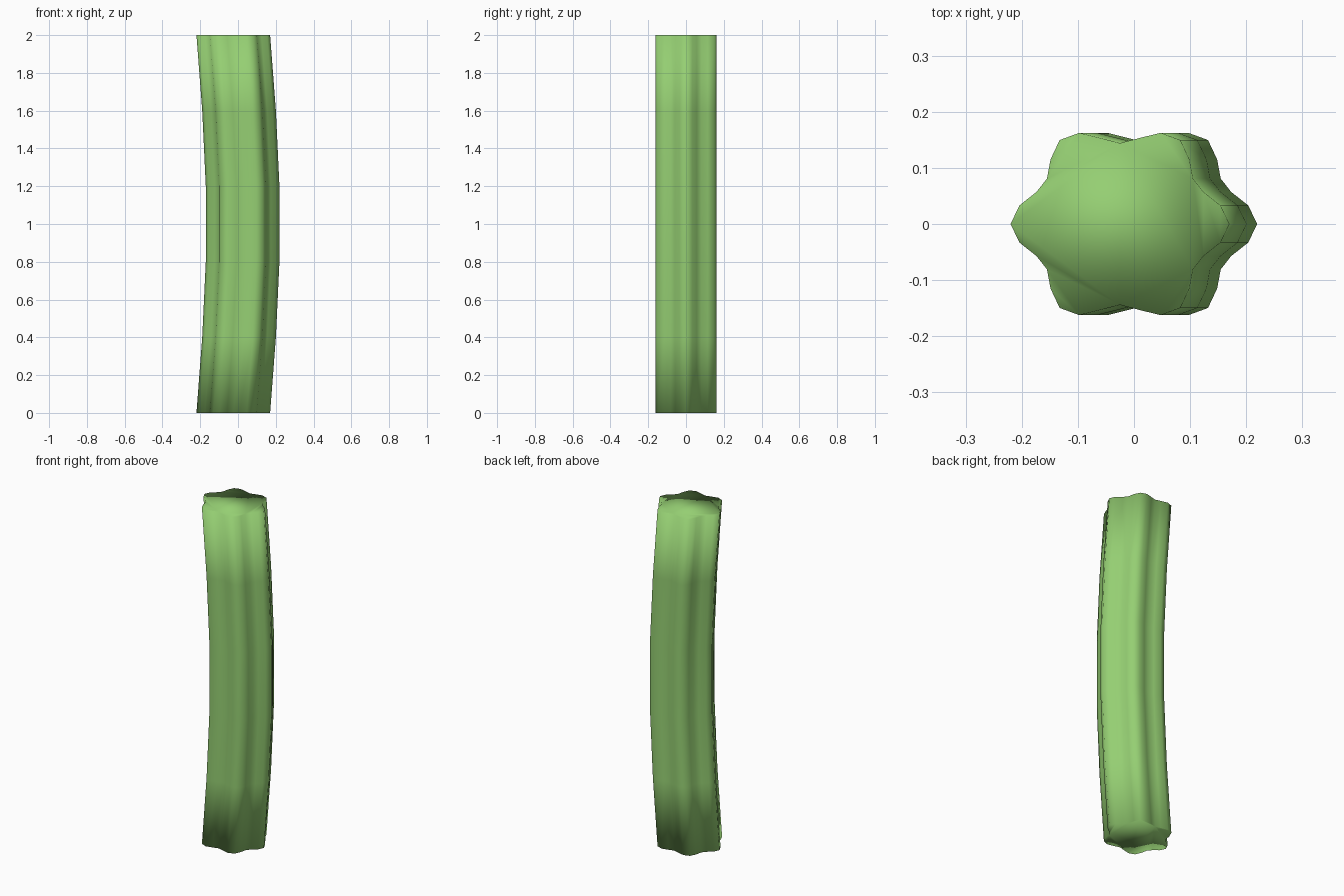
import bpy, bmesh
from math import sin, cos, pi

if "Cube" in bpy.data.objects:
    bpy.data.objects.remove(bpy.data.objects["Cube"])

SIDES, STEPS, HEIGHT = 32, 5, 2.0
bm = bmesh.new()


def ring(t):
    """Six-lobed cross-section, shifted sideways to bow the stalk."""
    shift = -0.025 + 0.052 * sin(pi * t)
    verts = []
    for i in range(SIDES):
        a = 2 * pi * i / SIDES
        r = 0.175 + 0.02 * cos(6 * a)
        verts.append(bm.verts.new((shift + r * cos(a), 0.93 * r * sin(a), HEIGHT * t)))
    return verts


# Fluted sides
rings = [ring(k / STEPS) for k in range(STEPS + 1)]
for low, high in zip(rings, rings[1:]):
    for i in range(SIDES):
        j = (i + 1) % SIDES
        bm.faces.new((low[i], low[j], high[j], high[i]))

# End caps
bm.faces.new(rings[0][::-1])
bm.faces.new(rings[-1])
for f in bm.faces:
    f.smooth = True

mesh = bpy.data.meshes.new("ribbed_stalk")
bm.to_mesh(mesh)
bm.free()
stalk = bpy.data.objects.new("ribbed_stalk", mesh)
bpy.context.collection.objects.link(stalk)

# Green skin
green = bpy.data.materials.new("green_skin")
green.diffuse_color = (0.30, 0.62, 0.17, 1)
green.use_nodes = True
green.node_tree.nodes["Principled BSDF"].inputs["Base Color"].default_value = green.diffuse_color
mesh.materials.append(green)
